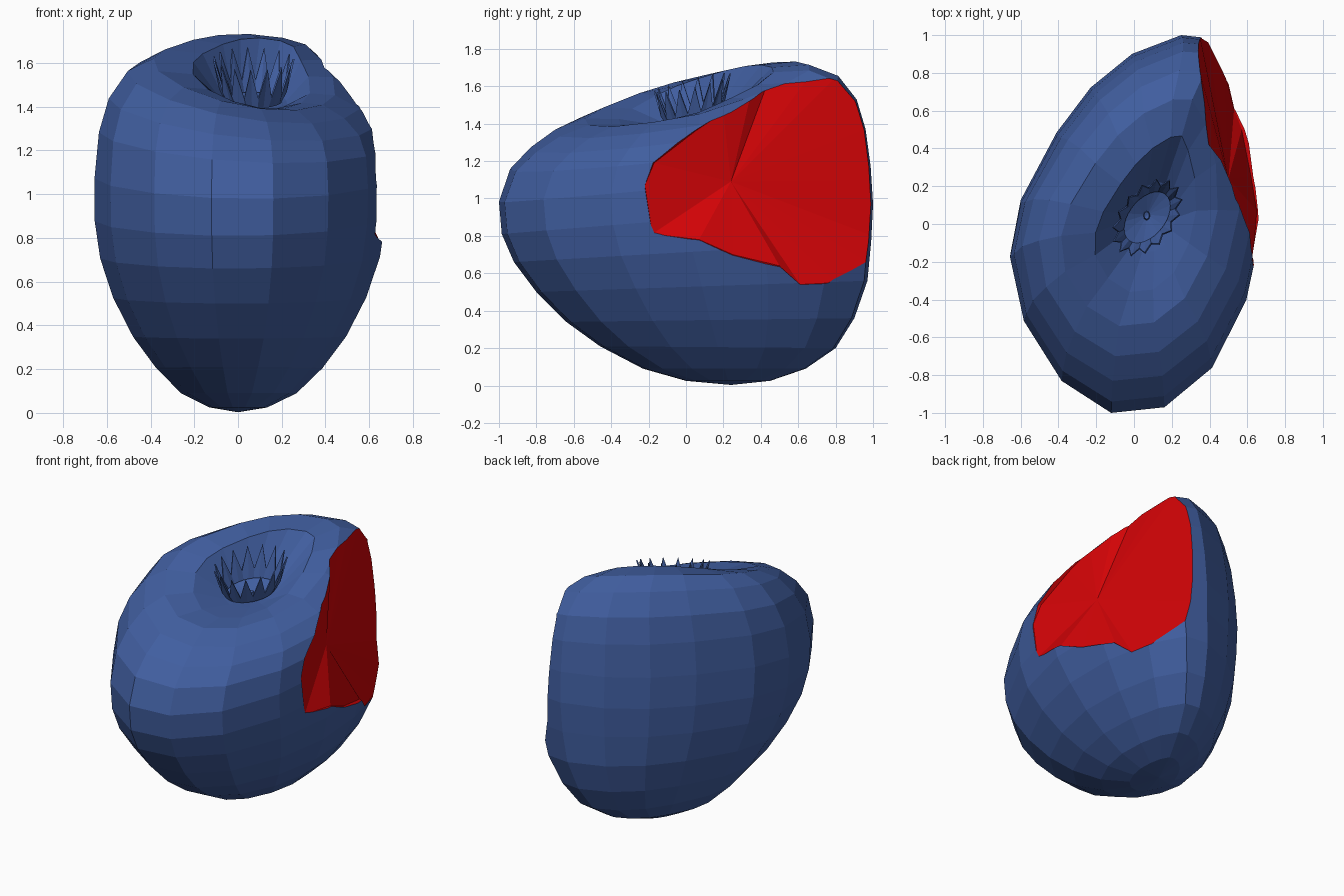
import bpy, bmesh, math
from mathutils import Vector

if "Cube" in bpy.data.objects:
    bpy.data.objects.remove(bpy.data.objects["Cube"])


def material(name, color):
    m = bpy.data.materials.new(name)
    m.diffuse_color = (*color, 1)
    m.use_nodes = True
    m.node_tree.nodes["Principled BSDF"].inputs["Base Color"].default_value = m.diffuse_color
    return m


BLUE = material("skin_blue", (0.052, 0.112, 0.35))
RED = material("flesh_red", (0.64, 0.001, 0.002))


def loft(name, loops, start=None, end=None, index=0):
    """Join point loops with quads; close the ends with a fan to a pole."""
    bm = bmesh.new()
    rows = [[bm.verts.new(p) for p in loop] for loop in loops]
    n = len(rows[0])
    for a, b in zip(rows, rows[1:]):
        for j in range(n):
            k = (j + 1) % n
            bm.faces.new((a[j], a[k], b[k], b[j]))
    for row, pole in ((rows[0], start), (rows[-1], end)):
        if pole:
            v = bm.verts.new(pole)
            for j in range(n):
                bm.faces.new((row[j], row[(j + 1) % n], v))
    bmesh.ops.recalc_face_normals(bm, faces=bm.faces)
    for f in bm.faces:
        f.material_index = index
    mesh = bpy.data.meshes.new(name)
    bm.to_mesh(mesh)
    bm.free()
    mesh.materials.append(BLUE)
    mesh.materials.append(RED)
    ob = bpy.data.objects.new(name, mesh)
    bpy.context.collection.objects.link(ob)
    return ob


# Plan outline of the fruit
plan = [(-.12, -1), (-.38, -.83), (-.58, -.51), (-.655, -.17), (-.6, .12),
        (-.41, .48), (-.23, .72), (-.01, .9), (.25, 1), (.43, .98), (.58, .74),
        (.66, .4), (.675, 0), (.59, -.4), (.41, -.76), (.16, -.97)]

# Rings: front y, front z, back y, back z, half width, x centre, sideways tilt
rings = [(0, .025, .45, .025, .13, 0, 0), (-.23, .09, .64, .09, .26, 0, 0),
         (-.46, .21, .8, .2, .375, 0, 0), (-.64, .34, .9, .36, .48, 0, 0),
         (-.8, .5, .97, .56, .57, 0, 0), (-.92, .66, .99, .77, .63, 0, 0),
         (-.985, .81, 1, .97, .655, 0, 0), (-1, .98, .99, 1.17, .66, 0, -.02),
         (-.94, 1.15, .97, 1.36, .65, 0, -.07), (-.83, 1.26, .93, 1.51, .615, 0, -.12),
         (-.7, 1.35, .84, 1.63, .54, 0, -.18), (-.54, 1.41, .69, 1.69, .43, 0, -.22),
         (-.36, 1.41, .5, 1.68, .29, .03, -.28), (-.15, 1.39, .22, 1.46, .15, .07, -.1)]


def ring(yf, zf, yb, zb, w, xc, tilt):
    pts = []
    for px, py in plan:
        t = (py + 1) / 2
        s = w / .655
        lean = px - .42 * max(py, 0)   # tilt eases off towards the back
        tuck = -tilt * .6 * max(0, .6 * py - .8 * px)   # back left shoulder draws in
        if w < .25:
            tuck = 0
        pts.append((xc + s * px + .8 * tuck, yf + (yb - yf) * t - .6 * tuck,
                    zf + (zb - zf) * t + tilt * s * lean))
    return pts


body = loft("fruit_body", [ring(*r) for r in rings], (0, .24, .003), (.07, .05, 1.38))

# Bite: shallow creased fan, widening outwards
rim = [(.63, -.22, 1.07), (.61, -.17, 1.19), (.56, .05, 1.36), (.52, .2, 1.46),
       (.46, .34, 1.53), (.39, .43, 1.6), (.37, .57, 1.66), (.36, .68, 1.68),
       (.35, .8, 1.65), (.34, .9, 1.53), (.34, .96, 1.37), (.35, .99, 1.1),
       (.36, .995, .8), (.39, .97, .66), (.48, .8, .55), (.53, .61, .54),
       (.57, .5, .64), (.62, .25, .7), (.65, .07, .78), (.63, -.18, .81)]
centre = Vector((.5, .24, 1.09))
inner = [Vector(p) for p in rim]
outer = [Vector((p.x + .6, p.y + (p.y - .24) * .5, p.z + (p.z - 1.09) * .5)) for p in inner]
cutter = loft("bite_cutter", [inner, outer], centre, (1.3, .24, 1.09), 1)
cutter.hide_render = True
cutter.hide_viewport = True
cut = body.modifiers.new("bite", 'BOOLEAN')
cut.operation = 'DIFFERENCE'
cut.solver = 'EXACT'
cut.object = cutter

# Crown: flared zigzag collar in the dimple
N = 15
u, v = Vector((.62, .78, .13)), Vector((.78, -.62, -.3))


def collar(scale, h_valley, h_tip=None):
    pts = []
    for i in range(2 * N):
        a = math.pi * i / N
        tip = h_tip is not None and i % 2
        s = scale * (1.22 if tip else 1)
        p = u * (.195 * s * math.cos(a)) + v * (.12 * s * math.sin(a))
        pts.append(Vector((.07, .035, 1.43 + (h_tip if tip else h_valley))) + p)
    return pts


crown = loft("crown", [collar(.8, 0), collar(.97, .05, .19)])
thick = crown.modifiers.new("thickness", 'SOLIDIFY')
thick.thickness = .008

# Small scar in the middle of the crown
loft("scar", [[(.067 + r * math.cos(i * math.pi / 4), .045 + 1.4 * r * math.sin(i * math.pi / 4), z)
               for i in range(8)] for r, z in ((.02, 1.37), (.014, 1.415))], None, (.067, .045, 1.41))
